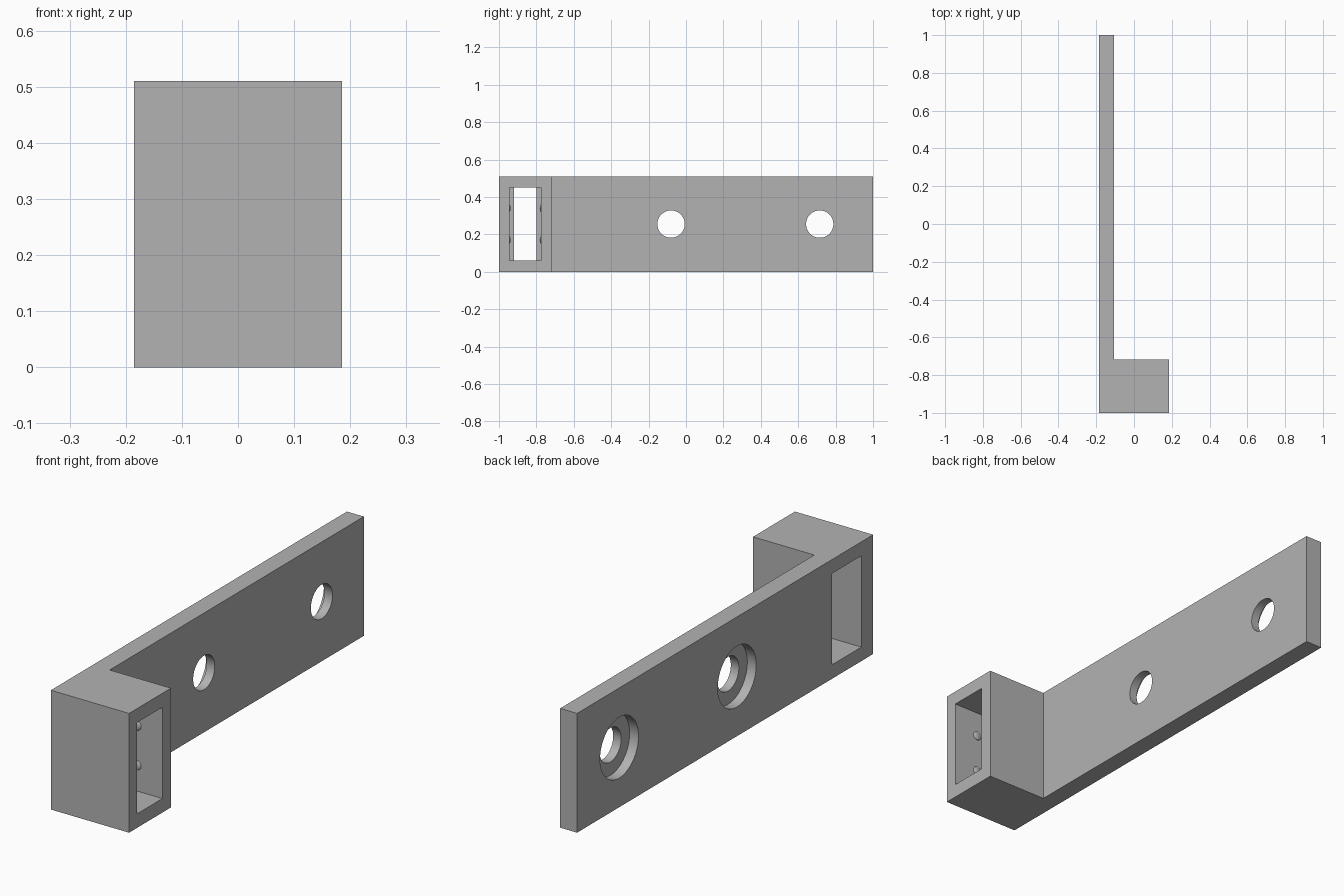
import bpy, bmesh, math
from mathutils import Matrix

if "Cube" in bpy.data.objects:
    bpy.data.objects.remove(bpy.data.objects["Cube"], do_unlink=True)

grey = bpy.data.materials.new("plain grey")
grey.use_nodes = True
grey.diffuse_color = (0.45, 0.45, 0.45, 1)
grey.node_tree.nodes["Principled BSDF"].inputs["Base Color"].default_value = (0.45, 0.45, 0.45, 1)


def make_object(name, bm):
    bmesh.ops.recalc_face_normals(bm, faces=bm.faces)
    mesh = bpy.data.meshes.new(name)
    bm.to_mesh(mesh)
    bm.free()
    mesh.materials.append(grey)
    obj = bpy.data.objects.new(name, mesh)
    bpy.context.collection.objects.link(obj)
    return obj


def prism(name, outline, z0, z1):
    bm = bmesh.new()
    face = bm.faces.new([bm.verts.new((x, y, z0)) for x, y in outline])
    new = bmesh.ops.extrude_face_region(bm, geom=[face])["geom"]
    top = [v for v in new if isinstance(v, bmesh.types.BMVert)]
    bmesh.ops.translate(bm, verts=top, vec=(0, 0, z1 - z0))
    return make_object(name, bm)


def cross_cylinder(name, radius, x0, x1, y, z):
    bm = bmesh.new()
    place = Matrix.Translation(((x0 + x1) / 2, y, z)) @ Matrix.Rotation(math.pi / 2, 4, "Y")
    bmesh.ops.create_cone(bm, cap_ends=True, segments=64, radius1=radius,
                          radius2=radius, depth=x1 - x0, matrix=place)
    return make_object(name, bm)


def cut(target, cutter):
    cutter.hide_render = True
    mod = target.modifiers.new("cut", "BOOLEAN")
    mod.operation = "DIFFERENCE"
    mod.solver = "EXACT"
    mod.object = cutter
    bpy.context.view_layer.objects.active = target
    bpy.ops.object.modifier_apply(modifier=mod.name)
    bpy.data.objects.remove(cutter, do_unlink=True)


# Long plate with the block at its front end
WEST, INNER, EAST = -0.185, -0.105, 0.185
BLOCK_BACK, HEIGHT = -0.717, 0.51
bracket = prism("bracket", [(WEST, -1), (EAST, -1), (EAST, BLOCK_BACK),
                            (INNER, BLOCK_BACK), (INNER, 1), (WEST, 1)], 0, HEIGHT)

# Channel through the block: wide pocket, narrow throat, flared outlet
STEP = -0.01
cut(bracket, prism("channel_cutter", [
    (0.3, -0.945), (0.3, -0.775), (STEP, -0.775), (STEP, -0.80),
    (-0.265, -0.684), (-0.265, -0.92), (STEP, -0.92), (STEP, -0.945)], 0.06, 0.45))

# Counterbored screw holes
for y in (-0.08, 0.715):
    cut(bracket, cross_cylinder("hole_cutter", 0.073, -0.3, 0, y, HEIGHT / 2))
    cut(bracket, cross_cylinder("counterbore_cutter", 0.13, -0.3, -0.143, y, HEIGHT / 2))

# Small retaining bumps on the pocket walls
bm = bmesh.new()
for y in (-0.945, -0.775):
    for z in (0.17, 0.34):
        shape = Matrix.Translation((0.065, y, z)) @ Matrix.Diagonal((0.02, 0.007, 0.02, 1))
        bmesh.ops.create_uvsphere(bm, u_segments=20, v_segments=12, radius=1, matrix=shape)
bumps = make_object("retaining_bumps", bm)

# Smooth round walls, sharp edges
for obj in (bracket, bumps):
    bpy.ops.object.select_all(action="DESELECT")
    obj.select_set(True)
    bpy.context.view_layer.objects.active = obj
    bpy.ops.object.shade_smooth_by_angle(angle=math.radians(30))
